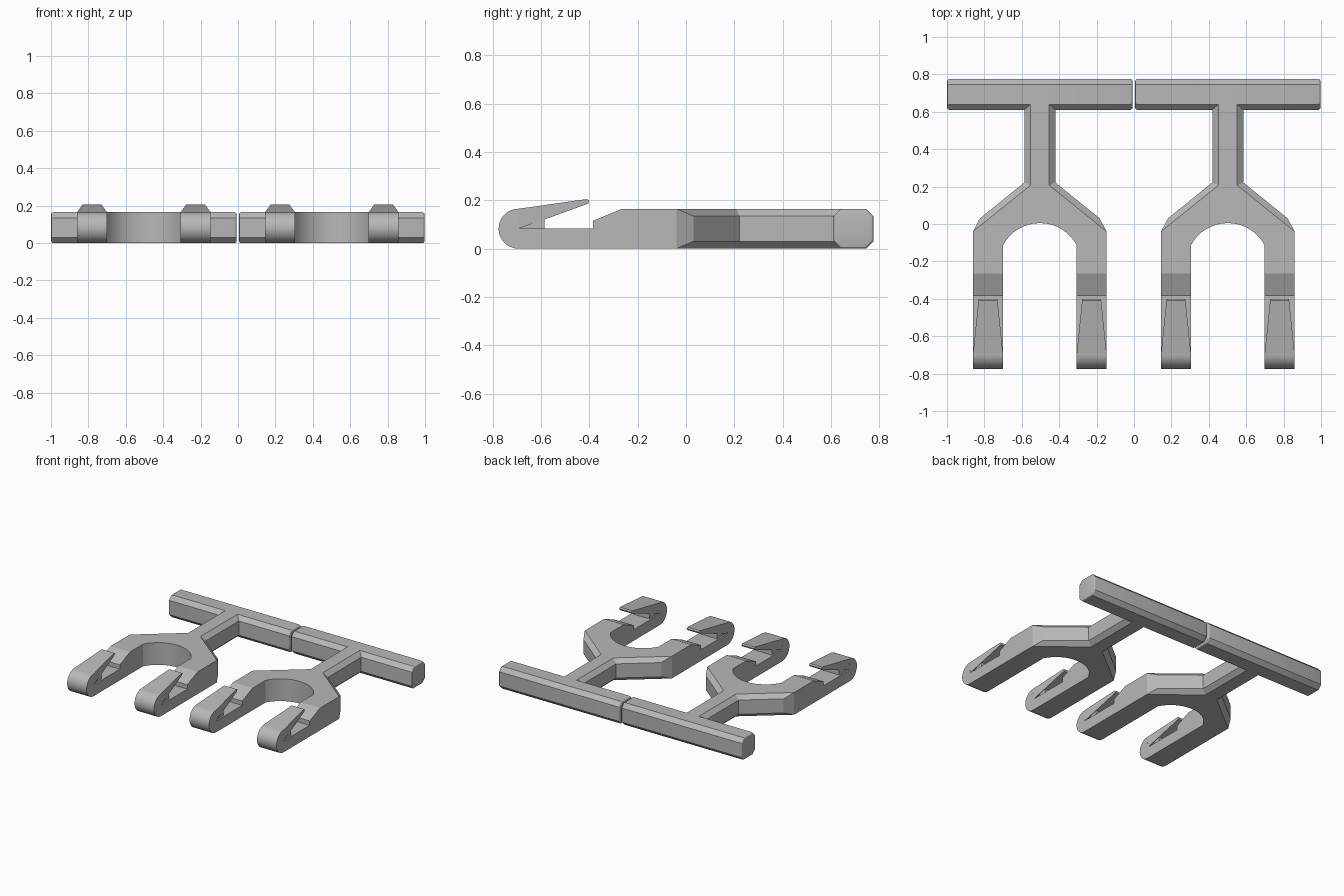
import bpy, bmesh, math

if "Cube" in bpy.data.objects:
    bpy.data.objects.remove(bpy.data.objects["Cube"])

grey = bpy.data.materials.new("plain grey")
grey.diffuse_color = (0.48, 0.48, 0.48, 1)
grey.use_nodes = True
grey.node_tree.nodes["Principled BSDF"].inputs["Base Color"].default_value = grey.diffuse_color

H = 0.165      # overall thickness
C = 0.03       # chamfer height
FLOOR = 0.083  # floor of the clip slot


def finish(name, bm):
    bmesh.ops.remove_doubles(bm, verts=bm.verts[:], dist=1e-5)
    bmesh.ops.recalc_face_normals(bm, faces=bm.faces[:])
    mesh = bpy.data.meshes.new(name)
    bm.to_mesh(mesh)
    bm.free()
    mesh.materials.append(grey)
    ob = bpy.data.objects.new(name, mesh)
    bpy.context.collection.objects.link(ob)
    bpy.ops.object.select_all(action='DESELECT')
    ob.select_set(True)
    bpy.context.view_layer.objects.active = ob
    bpy.ops.object.shade_smooth_by_angle(angle=math.radians(20))


def loft(name, rings):
    """Closed solid through rings of equal point count."""
    bm = bmesh.new()
    rows = [[bm.verts.new(p) for p in r] for r in rings]
    n = len(rows[0])
    for a, b in zip(rows, rows[1:]):
        for i in range(n):
            j = (i + 1) % n
            bm.faces.new((a[i], a[j], b[j], b[i]))
    bm.faces.new(rows[0])
    bm.faces.new(rows[-1])
    finish(name, bm)


def side_prism(name, cx, profile, half):
    """Side profile (y, z) widened along x by half(y)."""
    loft(name, [[(cx + s * half(y), y, z) for y, z in profile] for s in (-1, 1)])


def crossbar(cx):
    bm = bmesh.new()
    bmesh.ops.create_cube(bm, size=1)
    for v in bm.verts:
        v.co = (cx + v.co.x * 0.991, 0.6925 + v.co.y * 0.165, H / 2 + v.co.z * H)
    long_edges = [e for e in bm.edges
                  if abs(e.verts[0].co.x - e.verts[1].co.x) > 0.5]
    bmesh.ops.bevel(bm, geom=long_edges, offset=C, segments=1, affect='EDGES')
    # softened ends
    ends = [e for e in bm.edges
            if abs(e.verts[0].co.x - e.verts[1].co.x) < 1e-4]
    bmesh.ops.bevel(bm, geom=ends, offset=0.012, segments=3, profile=0.5,
                    affect='EDGES')
    finish("crossbar", bm)


def yoke(cx):
    # stem, sloped shoulders and the arched opening
    mid = [(0.083, 0.64), (0.083, 0.222), (0.32, 0.03), (0.357, -0.04)]
    flat = [(0.05, 0.64), (0.05, 0.207), (0.357, -0.04), (0.357, -0.04)]
    r, sagitta = 0.223, 0.115
    a0 = math.asin(0.197 / r)
    arch = []
    for i in range(17):
        a = a0 * (1 - i / 8)
        arch.append((r * math.sin(a), 0.005 - r + r * math.cos(a)))
    arm = [(0.357, -0.2), (0.197, -0.2)]

    def ring(outer, z):
        right = outer + arm
        left = [(-x, y) for x, y in reversed(right)]
        return [(cx + x, y, z) for x, y in right + arch + left]

    loft("yoke", [ring(flat, 0), ring(mid, C), ring(mid, H - C), ring(flat, H)])


def prong(cx):
    # rounded nose, slot floor and ramp
    r = H / 2
    nose = [(-0.6925 - r * math.sin(math.pi * i / 18),
             r - r * math.cos(math.pi * i / 18)) for i in range(19)]
    body = [(-0.2, 0)] + nose + [(-0.69, FLOOR), (-0.385, FLOOR),
                                 (-0.385, 0.115), (-0.265, H), (-0.2, H)]
    side_prism("prong", cx, body, lambda y: 0.08)
    # springy tongue, narrowing towards its tip
    tongue = [(-0.6925, FLOOR), (-0.6925, H), (-0.41, 0.205), (-0.4, 0.198),
              (-0.405, 0.186), (-0.585, 0.121)]
    side_prism("clip_tongue", cx, tongue,
               lambda y: 0.08 - 0.03 * (y + 0.6925) / 0.2925)
    # web under the tongue root
    side_prism("tongue_web", cx,
               [(-0.6925, FLOOR - 0.01), (-0.585, FLOOR - 0.01),
                (-0.585, 0.125), (-0.6925, 0.09)], lambda y: 0.068)


for cx in (-0.5035, 0.5015):
    crossbar(cx)
    yoke(cx)
    for side in (-1, 1):
        prong(cx + side * 0.277)
